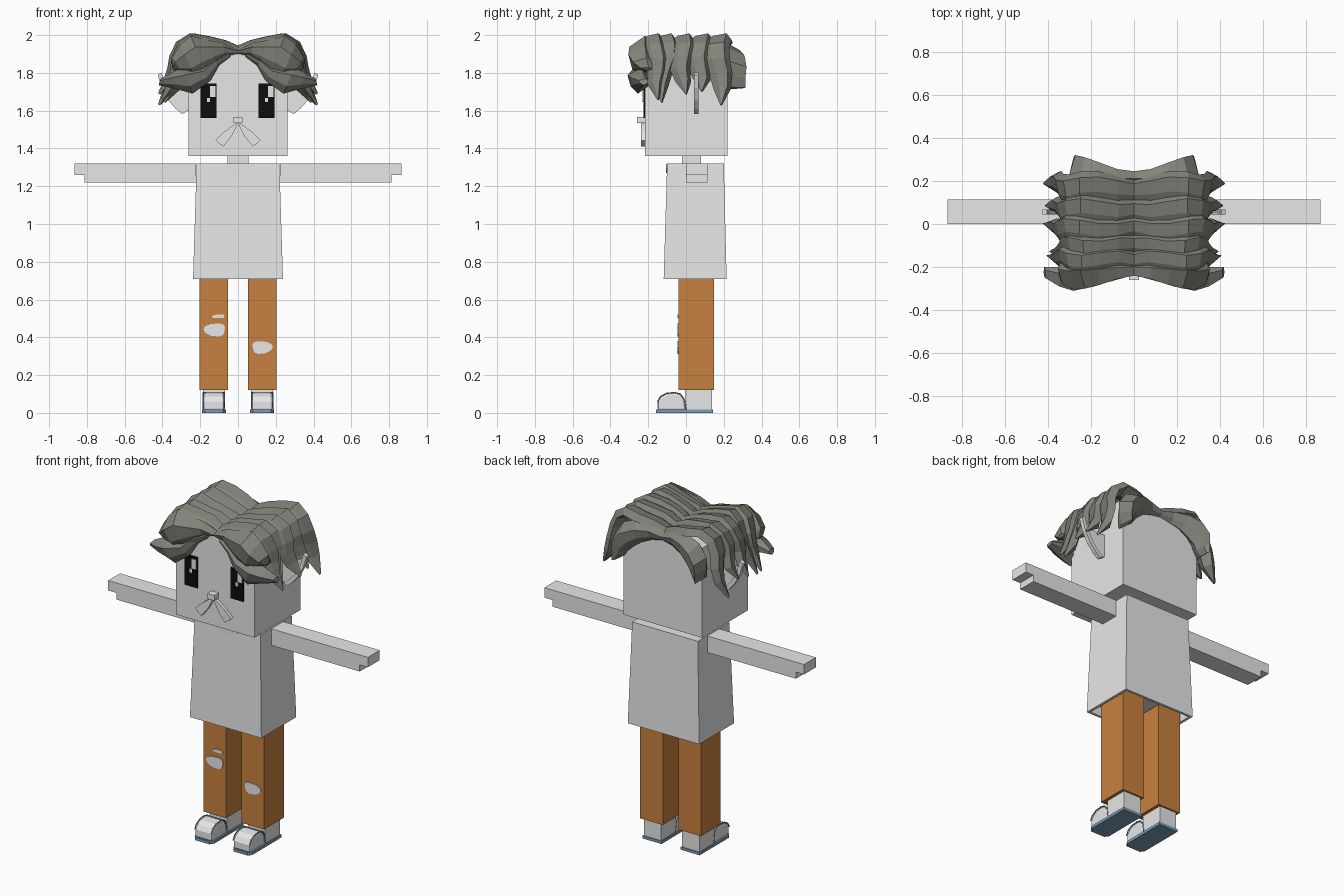
import bpy, bmesh, math
from mathutils import Vector

if "Cube" in bpy.data.objects:
    bpy.data.objects.remove(bpy.data.objects["Cube"], do_unlink=True)


def material(name, r, g, b):
    mat = bpy.data.materials.new(name)
    mat.use_nodes = True
    mat.diffuse_color = (r, g, b, 1)
    bsdf = next(n for n in mat.node_tree.nodes if n.type == "BSDF_PRINCIPLED")
    bsdf.inputs["Base Color"].default_value = (r, g, b, 1)
    return mat


GREY = material("pale_grey", .8, .8, .8)
ORANGE = material("orange_cloth", .58, .22, .05)
HAIR = material("hair_grey", .22, .235, .195)
BLACK = material("eye_black", .004, .004, .004)
WHITE = material("eye_white", 1, 1, 1)
BLUE = material("shoe_blue", .2, .34, .47)


def loft(name, rings, mat, mirror=False):
    """Skin a row of equal rings and cap both ends."""
    bm = bmesh.new()
    rows = [[bm.verts.new(p) for p in ring] for ring in rings]
    n = len(rows[0])
    for a, b in zip(rows, rows[1:]):
        for i in range(n):
            j = (i + 1) % n
            bm.faces.new((a[i], a[j], b[j], b[i]))
    bm.faces.new(rows[0][::-1])
    bm.faces.new(rows[-1])
    bmesh.ops.recalc_face_normals(bm, faces=bm.faces)
    mesh = bpy.data.meshes.new(name)
    bm.to_mesh(mesh)
    bm.free()
    mesh.materials.append(mat)
    obj = bpy.data.objects.new(name, mesh)
    bpy.context.collection.objects.link(obj)
    if mirror:
        mod = obj.modifiers.new("Mirror", "MIRROR")
        mod.use_axis = (True, False, False)
        mod.use_mirror_merge = False
    return obj


def prism(name, points, axis, low, high, mat, mirror=False):
    """Extrude a flat outline along one axis."""
    place = {"x": lambda u, v, w: (w, u, v),
             "y": lambda u, v, w: (u, w, v),
             "z": lambda u, v, w: (u, v, w)}[axis]
    return loft(name, [[place(u, v, w) for u, v in points] for w in (low, high)],
                mat, mirror)


def rect(a, b, c, d):
    return [(a, c), (b, c), (b, d), (a, d)]


def box(name, x0, x1, y0, y1, z0, z1, mat, mirror=False):
    return prism(name, rect(x0, x1, y0, y1), "z", z0, z1, mat, mirror)


def flat_ring(half, y0, y1, z):
    return [(x, y, z) for x, y in rect(-half, half, y0, y1)]


# Head, neck and hollow-hemmed shirt
box("head", -.262, .262, -.218, .22, 1.36, 1.9, GREY)
box("neck", -.055, .055, -.02, .08, 1.31, 1.37, GREY)
loft("shirt", [flat_ring(.215, -.095, .19, .76), flat_ring(.222, -.103, .2, .71),
               flat_ring(.238, -.118, .215, .71), flat_ring(.219, -.1, .2, 1.32)], GREY)
arc = [math.pi * i / 10 for i in range(11)]
prism("collar", [(.085 * math.cos(a), 1.318 - .048 * math.sin(a)) for a in arc],
      "y", -.106, -.098, GREY)

# Arms with a notched hand end
prism("arm", [(.222, 1.22), (.812, 1.22), (.812, 1.26), (.866, 1.26),
              (.866, 1.32), (.222, 1.32)], "y", 0, .113, GREY, True)

# Trouser legs and torn patches
box("trouser_leg", .052, .203, -.04, .147, .12, .75, ORANGE, True)


def patch(name, x, z, half_x, half_z, flat_base=False):
    points = []
    for i in range(14):
        a = math.tau * i / 14
        r = 1 + .09 * math.sin(3 * a + x * 9)
        dx, dz = math.cos(a), math.sin(a)
        dx = math.copysign(abs(dx) ** .7, dx)
        points.append((x + half_x * r * dx, z + half_z * r * (max(dz, -.3) if flat_base else dz)))
    prism(name, points, "y", -.045, -.038, GREY)


patch("right_knee_tear", -.122, .44, .056, .034)
patch("right_small_tear", -.103, .507, .032, .015, True)
patch("left_knee_tear", .127, .347, .053, .033)

# Shoes: heel block, rounded toe, sole and piping
box("shoe_heel", .07, .185, -.005, .137, .012, .122, GREY, True)
toe = [(0, .012), (-.15, .012), (-.15, .06), (-.135, .086), (-.105, .103),
       (-.06, .108), (-.03, .1), (-.008, .07)]
toe_cap = prism("shoe_toe", toe, "x", .072, .183, GREY, True)
bevel = toe_cap.modifiers.new("Bevel", "BEVEL")
bevel.width, bevel.segments, bevel.angle_limit = .012, 2, math.radians(60)
prism("shoe_sole", [(.064, .142), (.064, -.135), (.08, -.158), (.175, -.158),
                    (.191, -.135), (.191, .142)], "z", 0, .017, BLUE, True)


def piping(name, points, radius=.004):
    curve = bpy.data.curves.new(name, "CURVE")
    curve.dimensions = "3D"
    curve.bevel_depth, curve.bevel_resolution = radius, 1
    spline = curve.splines.new("POLY")
    spline.points.add(len(points) - 1)
    for p, co in zip(spline.points, points):
        p.co = (*co, 1)
    curve.materials.append(BLUE)
    obj = bpy.data.objects.new(name, curve)
    bpy.context.collection.objects.link(obj)


for side, label in ((-1, "right"), (1, "left")):
    for edge, where in ((.072, "inner"), (.183, "outer")):
        piping(f"{label}_{where}_toe_piping", [(side * edge, y, z) for y, z in toe[2:] + toe[:1]])
    piping(f"{label}_toe_band", [(side * x, -.045, .106) for x in (.072, .183)])

# Eyes with highlights, same direction on both
for x, label in ((-.156, "right"), (.151, "left")):
    box(f"{label}_eye", x - .042, x + .042, -.226, -.217, 1.56, 1.745, BLACK)
    box(f"{label}_eye_shine", x + .007, x + .037, -.229, -.224, 1.672, 1.73, WHITE)
    box(f"{label}_eye_glint", x - .008, x + .009, -.229, -.224, 1.645, 1.668, WHITE)

# Nose and drooping whisker petals
box("nose", -.024, .024, -.26, -.217, 1.535, 1.567, GREY)
prism("whisker_petal", [(0, 1.54), (.03, 1.52), (.075, 1.487), (.12, 1.443),
                        (.1, 1.425), (.078, 1.41), (.035, 1.463), (.008, 1.515)],
      "y", -.238, -.217, GREY, True)

# Thin pointed ears with a raised rim
rim = [(.425, 1.79), (.405, 1.72), (.37, 1.655), (.33, 1.61), (.295, 1.582), (.268, 1.6)]
prism("ear", rim + [(.255, 1.62), (.255, 1.74), (.34, 1.74)], "y", .05, .06, GREY, True)
inner_rim = [(x - .02, z + .012) for x, z in rim]
loft("ear_rim", [[(a, .043, b), (a, .067, b), (c, .067, d), (c, .043, d)]
                 for (a, b), (c, d) in zip(rim, inner_rim)], GREY, True)

# Side locks sweep from the parting over the head and flick out at the tip
sweep = [(0, 1.915), (.08, 1.945), (.17, 1.965), (.25, 1.98), (.305, 1.945),
         (.335, 1.88), (.345, 1.82), (.365, 1.755), (.42, 1.69)]
widths = [.85, 1, 1.08, 1.1, 1.12, 1.08, .95, .7, .05]


def side_lock(name, y, half, reach, drop, lean, phase):
    rings = []
    for i, ((x, z), w) in enumerate(zip(sweep, widths)):
        before, after = sweep[max(i - 1, 0)], sweep[min(i + 1, len(sweep) - 1)]
        tangent = Vector((after[0] - before[0], 0, after[1] - before[1])).normalized()
        out = Vector((-tangent.z, 0, tangent.x))
        if i == 0:
            out = Vector((0, 0, 1))
        fall = max(0, 1.98 - z) * max(0, i - 3) / 5
        centre = Vector((x * reach, y + .012 * math.sin(i * 1.5 + phase) + lean * fall,
                         z - drop * fall))
        side = Vector((0, half * w, 0))
        thick = .03 if i < 8 else .004
        rings.append([centre - side - out * .008, centre - side * .35 + out * thick * .55,
                      centre + side * .6 + out * thick, centre + side - out * .008,
                      centre - out * thick * 1.2])
    loft(name, rings, HAIR, True)


for i, lock in enumerate(((-.17, .055, .96, .1, .1), (-.105, .055, .93, .15, -.1),
                          (-.025, .058, 1, 0, .05), (.065, .062, .98, -.05, .05),
                          (.165, .066, 1, .2, .1))):
    side_lock(f"side_lock_{i + 1}", *lock, i * 1.1)


# Front and back curls hang across a face between an upper and a lower edge
def curl(name, upper, lower, depths, base):
    rings = []
    for (ux, uz), (lx, lz), d in zip(upper, lower, depths):
        front = base + d
        mid = lambda t: (ux + (lx - ux) * t, uz + (lz - uz) * t)
        (ax, az), (bx, bz) = mid(.3), mid(.72)
        rings.append([(ux, base + d * .3, uz), (ax, front, az), (bx, front - d * .15, bz),
                      (lx, base + d * .5, lz), (bx, base, bz), (ax, base, az)])
    loft(name, rings, HAIR, True)


curl("front_upper_curl",
     [(0, 1.925), (.08, 1.96), (.17, 1.975), (.25, 1.997), (.305, 1.95), (.352, 1.88), (.35, 1.83)],
     [(0, 1.9), (.07, 1.885), (.11, 1.85), (.17, 1.8), (.23, 1.775), (.29, 1.8), (.34, 1.815)],
     [-.06, -.075, -.1, -.12, -.125, -.1, -.06], -.18)
curl("front_lower_curl",
     [(.05, 1.91), (.13, 1.87), (.2, 1.83), (.3, 1.83), (.355, 1.8), (.41, 1.77)],
     [(.04, 1.885), (.1, 1.84), (.145, 1.76), (.24, 1.69), (.33, 1.715), (.42, 1.735)],
     [-.05, -.07, -.09, -.11, -.09, -.05], -.2)
curl("back_curl",
     [(0, 1.92), (.08, 1.95), (.17, 1.955), (.25, 1.93), (.3, 1.86), (.3, 1.79), (.28, 1.725)],
     [(0, 1.88), (.07, 1.865), (.13, 1.84), (.18, 1.8), (.21, 1.77), (.23, 1.74), (.265, 1.715)],
     [.05, .06, .09, .115, .125, .12, .12], .195)
